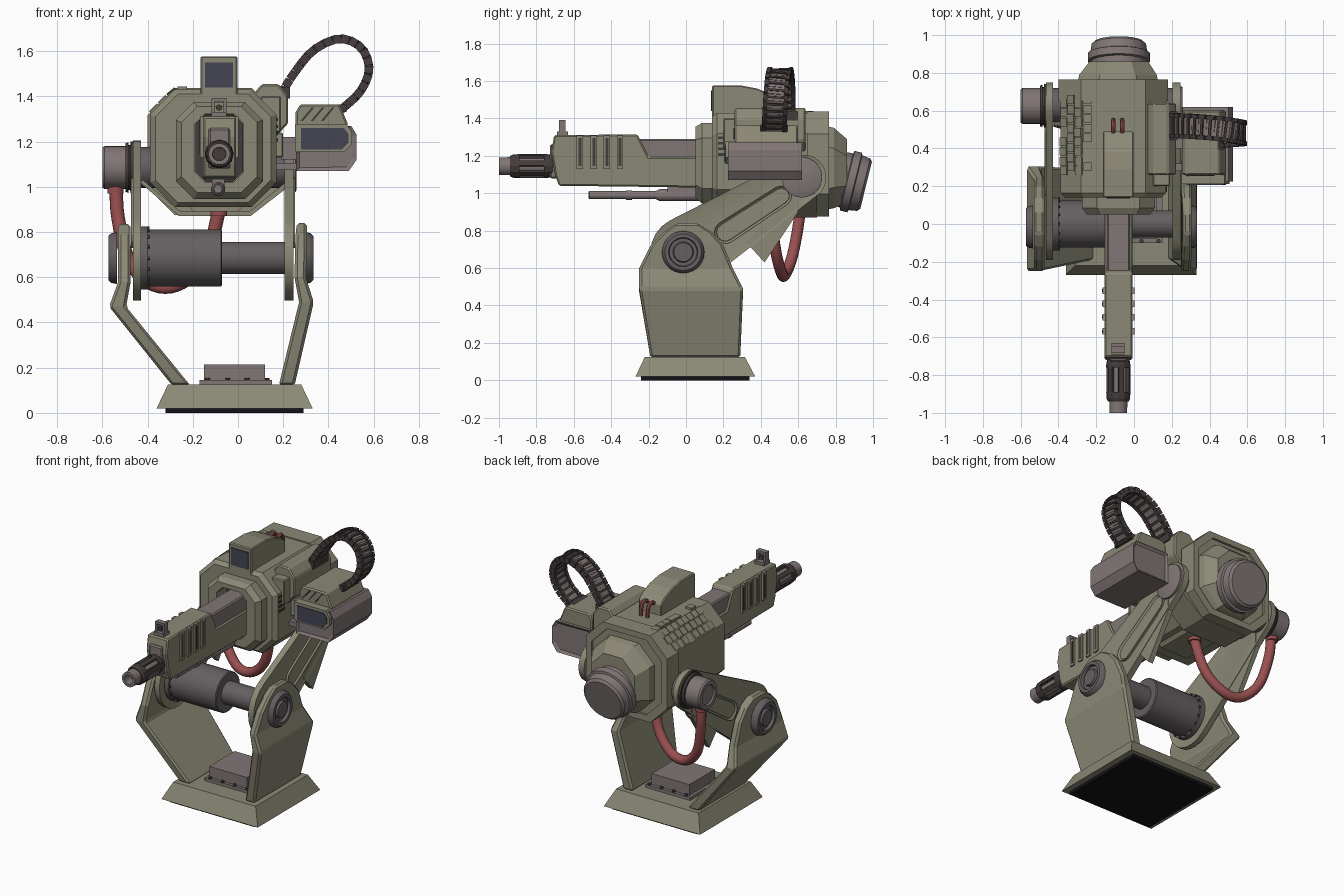
import bpy, bmesh, math, random
from mathutils import Vector as V

if "Cube" in bpy.data.objects:
    bpy.data.objects.remove(bpy.data.objects["Cube"])

def mat(name, *c):
    m = bpy.data.materials.new(name)
    m.diffuse_color = (*c, 1)
    m.use_nodes = True
    m.node_tree.nodes["Principled BSDF"].inputs["Base Color"].default_value = m.diffuse_color
    return m

GREEN, GREY = mat("olive", .26, .25, .18), mat("grey", .22, .18, .18)
STEEL, DARK = mat("steel", .13, .115, .12), mat("dark", .06, .045, .045)
RED, BLACK, GLASS = mat("red", .32, .08, .08), mat("black", .006, .006, .008), mat("glass", .06, .06, .09)

# Every shape is a list of rings (lofted and capped); build() merges shapes into one object
def build(name, m, *parts, smooth=False, bevel=0, inset=None):
    bm = bmesh.new()
    for rings in parts:
        rows = [[bm.verts.new(p) for p in r] for r in rings]
        n = len(rows[0])
        for a, b in zip(rows, rows[1:]):
            for i in range(n):
                bm.faces.new((a[i], a[(i + 1) % n], b[(i + 1) % n], b[i]))
        caps = [bm.faces.new(rows[0]), bm.faces.new(rows[-1])]
        if inset:
            bmesh.ops.recalc_face_normals(bm, faces=bm.faces)
            bmesh.ops.inset_individual(bm, faces=caps, thickness=inset[0], depth=-inset[1])
    bmesh.ops.recalc_face_normals(bm, faces=bm.faces)
    me = bpy.data.meshes.new(name)
    bm.to_mesh(me)
    bm.free()
    ob = bpy.data.objects.new(name, me)
    bpy.context.collection.objects.link(ob)
    me.materials.append(m)
    if bevel:
        mod = ob.modifiers.new("bevel", 'BEVEL')
        mod.width, mod.segments, mod.limit_method = bevel, 1, 'ANGLE'
    if smooth:
        bpy.ops.object.select_all(action='DESELECT')
        ob.select_set(True)
        bpy.context.view_layer.objects.active = ob
        bpy.ops.object.shade_smooth_by_angle(angle=math.radians(32))
    return ob

def prism(axis, a, b, pts):
    f = {'x': lambda t, p: V((t, p[0], p[1])), 'y': lambda t, p: V((p[0], t, p[1])),
         'z': lambda t, p: V((p[0], p[1], t))}[axis]
    return [[f(t, p) for p in pts] for t in (a, b)]

def box(x0, x1, y0, y1, z0, z1):
    return prism('z', z0, z1, [(x0, y0), (x1, y0), (x1, y1), (x0, y1)])

def lathe(o, d, profile, n=28):
    d = V(d).normalized()
    u = d.orthogonal().normalized()
    w = d.cross(u)
    A = [math.tau * (i + .5) / n for i in range(n)]
    return [[V(o) + d * t + (u * math.cos(a) + w * math.sin(a)) * r for a in A] for t, r in profile]

def octo(y, x0, x1, z0, z1, c):
    return [V((x, y, z)) for x, z in [(x0 + c, z0), (x1 - c, z0), (x1, z0 + c), (x1, z1 - c),
                                      (x1 - c, z1), (x0 + c, z1), (x0, z1 - c), (x0, z0 + c)]]

def capsule(a, ra, b, rb, n=12):
    dy, dz = b[0] - a[0], b[1] - a[1]
    ang, off = math.atan2(dz, dy), math.acos((ra - rb) / math.hypot(dy, dz))
    arc = lambda c, r, s, e: [(c[0] + r * math.cos(s + (e - s) * i / n), c[1] + r * math.sin(s + (e - s) * i / n)) for i in range(n + 1)]
    return arc(a, ra, ang + off, ang + math.tau - off) + arc(b, rb, ang - off, ang + off)

def spline(pts, n):
    p = [V(q) for q in pts]
    p = [2 * p[0] - p[1]] + p + [2 * p[-1] - p[-2]]
    out = []
    for k in range(n + 1):
        s = k / n * (len(p) - 3)
        i = min(int(s), len(p) - 4)
        t = s - i
        a, b, c, d = p[i:i + 4]
        out.append(.5 * (2 * b + (c - a) * t + (2 * a - 5 * b + 4 * c - d) * t * t + (3 * b - a - 3 * c + d) * t ** 3))
    return out

def tangents(p):
    return [(p[min(i + 1, len(p) - 1)] - p[max(i - 1, 0)]).normalized() for i in range(len(p))]

def tube(pts, r, n=30, sides=14):
    p = spline(pts, n)
    T = tangents(p)
    u, rings = T[0].orthogonal().normalized(), []
    for q, t in zip(p, T):
        u = (u - t * u.dot(t)).normalized()
        w = t.cross(u)
        rings.append([q + (u * math.cos(a) + w * math.sin(a)) * r for a in [math.tau * i / sides for i in range(sides)]])
    return rings

# Base, footplate and floor unit
build("foot_pad", BLACK, box(-.32, .29, -.24, .34, 0, .025))
rect = lambda x0, x1, y0, y1, z: [V(p) for p in ((x0, y0, z), (x1, y0, z), (x1, y1, z), (x0, y1, z))]
build("base", GREEN, [rect(-.36, .33, -.27, .37, .02), rect(-.31, .28, -.22, .315, .125)])
build("floor_unit", GREY, box(-.17, .15, -.1, .2, .12, .145), box(-.15, .12, -.08, .18, .14, .215))
build("floor_bolts", DARK, *[lathe((x, y, .14), (0, 0, 1), [(0, .011), (.014, .011)], 8)
      for x in (-.135, -.045, .04, .13) for y in (-.09, .19)])

# Bent side brackets
def bracket(name, xs):
    ys = [(-.19, .29), (-.25, .305), (-.25, .25), (-.19, .2), (-.12, .14), (-.05, .06)]
    rows = [[V((xo, a, z)), V((xo, b, z)), V((xi, b, z)), V((xi, a, z))] for (xo, xi, z), (a, b) in zip(xs, ys)]
    build(name, GREEN, rows, bevel=.012)
bracket("right_bracket", [(.25, .18, .12), (.335, .27, .49), (.30, .25, .6), (.305, .252, .72), (.305, .255, .79), (.305, .26, .84)])
bracket("left_bracket", [(-.29, -.21, .12), (-.57, -.495, .47), (-.53, -.475, .58), (-.53, -.475, .72), (-.53, -.475, .79), (-.53, -.475, .835)])
for nm, x, s in (("right", .295, 1), ("left", -.535, -1)):
    build(nm + "_pivot_cap", STEEL, lathe((x, -.015, .685), (s, 0, 0),
          [(0, .115), (.025, .11), (.038, .098), (.038, .078), (.02, .074), (.02, .055), (.036, .05), (.036, .03)]), smooth=True)

# Main axle
build("axle", STEEL, lathe((-.43, 0, .685), (1, 0, 0), [(0, .14), (.03, .14), (.03, .126), (.355, .126), (.36, .12), (.36, .072), (.65, .072)], 32), smooth=True)
build("axle_bolts", DARK, *[lathe((-.402, .132 * math.cos(a), .685 + .132 * math.sin(a)), (1, 0, 0), [(0, .008), (.01, .008)], 6)
      for a in [math.tau * i / 16 for i in range(16)]])

# Lifting arms with pressed slots and end discs
outline, slot = capsule((0, .685), .19, (.63, 1.085), .12), capsule((.21, .79), .06, (.51, .985), .055, 6)
for nm, x0, x1, out, s in (("left", -.465, -.43, -.465, -1), ("right", .205, .245, .245, 1)):
    build(nm + "_arm", GREEN, prism('x', x0, x1, outline), smooth=True, inset=(.022, .006))
    build(nm + "_arm_slot", GREEN, prism('x', out - .012 * s, out + .008 * s, slot), inset=(.014, .012))
    build(nm + "_arm_gusset", GREEN, prism('x', x0 + .003, x1 - .003, [(.32, .74), (.42, .63), (.6, .9), (.6, 1.0)]))
    build(nm + "_arm_disc", GREY, lathe((out - .005 * s, .62, 1.085), (s, 0, 0), [(0, .108), (.014, .108), (.018, .1)]), smooth=True)
build("elbow_shaft", STEEL, lathe((-.44, .63, 1.085), (1, 0, 0), [(0, .09), (.66, .09)]), smooth=True)
build("cradle_band", GREEN, prism('y', .52, .7, [(-.435, 1.02), (-.26, .87), (.055, .87), (.21, .99), (.21, 1.02),
      (.05, .89), (-.255, .89), (-.42, 1.03)]))

# Body with recessed octagonal front frame and tail
build("body", GREEN, [octo(.18, -.19, .025, 1.02, 1.325, .045), octo(.05, -.19, .025, 1.02, 1.325, .045),
      octo(.05, -.25, .085, .975, 1.355, .07), octo(.085, -.275, .11, .945, 1.375, .08), octo(.14, -.275, .11, .945, 1.375, .08),
      octo(.14, -.365, .145, .93, 1.41, .1), octo(.165, -.39, .17, .91, 1.43, .11), octo(.75, -.39, .17, .91, 1.43, .11)])
build("recess_back", DARK, octo(.17, -.18, .015, 1.03, 1.315, .04) and [octo(.15, -.188, .023, 1.022, 1.323, .045), octo(.179, -.188, .023, 1.022, 1.323, .045)])
build("rear_frame", GREEN, [octo(.65, -.4, .18, .875, 1.437, .12), octo(.765, -.4, .18, .875, 1.437, .12),
      octo(.765, -.36, .14, .915, 1.4, .11), octo(.75, -.36, .14, .915, 1.4, .11)])
build("tail_block", GREEN, [octo(.74, -.3, .13, .91, 1.36, .11), octo(.79, -.29, .12, .92, 1.35, .11), octo(.86, -.235, .075, .95, 1.29, .09)])
build("tail_motor", GREY, lathe((-.08, .79, 1.085), (0, .97, -.24),
      [(0, .145), (.07, .15), (.075, .165), (.115, .165), (.12, .152), (.165, .145), (.178, .13)], 24), smooth=True)
build("body_skirt", GREEN, prism('y', .25, .6, [(-.22, .92), (-.2, .89), (.0, .89), (.03, .92)]))
random.seed(4)  # armour tiles over the top-left edge
tiles = []
for i in range(8):
    for u in range(4):
        y, w, h = .26 + i * .051 + .02 * (u % 2), .045, .006 + random.random() * .008
        if random.random() < .85:
            k = lambda s: V((-.385 + s * .11, 0, 1.325 + s * .11)) if s <= 1 else V((-.275 + (s - 1) * .14, 0, 1.43))
            a, b = k(u * .35), k(u * .35 + .31)
            nrm = V((-1, 0, 1)).normalized() if u < 3 else V((0, 0, 1))
            foot = [a + V((0, y, 0)), b + V((0, y, 0)), b + V((0, y + w, 0)), a + V((0, y + w, 0))]
            tiles.append([[p - nrm * .01 for p in foot], [p + nrm * h for p in foot]])
build("armour_tiles", GREEN, *tiles)
build("side_vents", DARK, *[box(.165, .176, .17, .23, z, z + .014) for z in (1.2, 1.23, 1.26, 1.29)])

# Gun shroud, receiver, muzzle and sight
build("gun_shroud", GREEN, prism('x', -.155, -.008, [(-.72, 1.22), (-.705, 1.31), (-.26, 1.315), (-.2, 1.195), (.12, 1.195), (.12, 1.03), (-.68, 1.04), (-.7, 1.1)]), bevel=.008)
build("gun_receiver", GREY, box(-.143, -.02, -.29, .16, 1.1, 1.29), box(-.13, -.035, -.728, -.6, 1.08, 1.26), bevel=.008)
build("shroud_ribs", GREEN, *[box(x, x + .016, y, y + .034, 1.13, 1.31) for y in (-.585, -.51, -.44, -.37) for x in (-.168, -.014)])
build("rib_slots", DARK, *[box(x, x + .002, y + .009, y + .025, 1.145, 1.295) for y in (-.585, -.51, -.44, -.37) for x in (-.1692, .0012)])
mo = (-.083, -.71, 1.145)
build("muzzle_core", GREY, lathe(mo, (0, -1, 0), [(0, .05), (.29, .048), (.29, .03), (.22, .028)], 16), smooth=True)
build("muzzle_rings", DARK, lathe(mo, (0, -1, 0), [(0, .058), (.035, .064), (.05, .064), (.05, .045)], 12),
      lathe(mo, (0, -1, 0), [(.18, .045), (.18, .064), (.215, .062), (.23, .055), (.23, .045)], 12))
bars = []
for i in range(6):
    a = math.tau * i / 6 + .26
    u, w = V((math.cos(a), 0, math.sin(a))), V((-math.sin(a), 0, math.cos(a)))
    bars.append([[V((mo[0], y, mo[2])) + u * r + w * s for r, s in ((.04, -.014), (.062, -.014), (.062, .014), (.04, .014))] for y in (-.75, -.9)])
build("muzzle_bars", DARK, *bars)
build("front_sight", GREY, box(-.118, -.05, -.69, -.63, 1.3, 1.33), box(-.118, -.104, -.68, -.645, 1.32, 1.39),
      box(-.064, -.05, -.68, -.645, 1.32, 1.39), box(-.118, -.05, -.68, -.645, 1.378, 1.392))
build("sight_bead", DARK, lathe((-.084, -.68, 1.35), (0, 1, 0), [(0, .014), (.03, .014)], 10))
build("lower_rod", GREY, lathe((-.088, -.52, .99), (0, 1, 0), [(0, .018), (.005, .022), (.2, .022), (.2, .026), (.23, .026), (.23, .022),
      (.36, .022), (.38, .032), (.7, .032)], 14), box(-.115, -.06, -.1, .1, 1.0, 1.045), smooth=True)

# Top camera
build("camera_hood", GREEN, prism('x', -.165, -.003, [(.14, 1.40), (.14, 1.577), (.29, 1.577), (.38, 1.56), (.45, 1.53), (.49, 1.5), (.49, 1.40)]), bevel=.006)
build("camera_glass", GLASS, box(-.145, -.022, .134, .15, 1.44, 1.55))
build("camera_leads", RED, *[tube([(x, .47, 1.49), (x, .52, 1.51), (x, .545, 1.48), (x, .55, 1.42)], .012, 12, 8) for x in (-.11, -.062)], smooth=True)

# Right-hand cable housing, sensor pod and bracket
build("cable_housing", GREEN, prism('y', .26, .64, [(.06, 1.40), (.105, 1.455), (.18, 1.455), (.222, 1.40), (.222, 1.28), (.165, 1.22), (.06, 1.22)]), bevel=.008)
build("housing_step", GREEN, box(.1, .19, .2, .27, 1.24, 1.4), box(.16, .2, .3, .6, 1.13, 1.24), bevel=.006)
build("pod_shell", GREY, prism('y', .225, .62, [(.257, 1.07), (.49, 1.07), (.525, 1.12), (.525, 1.23), (.5, 1.27), (.257, 1.27)]), inset=(.02, .012))
build("pod_front", GREEN, prism('y', .212, .34, [(.252, 1.155), (.47, 1.155), (.505, 1.19), (.505, 1.24), (.48, 1.278), (.252, 1.278)]))
build("pod_hood", GREEN, prism('y', .26, .6, [(.255, 1.2), (.255, 1.33), (.275, 1.365), (.45, 1.365), (.485, 1.28), (.485, 1.2)]), bevel=.008)
build("pod_hood_slats", DARK, *[prism('y', .255, .262, [(x, 1.29), (x + .012, 1.29), (x + .062, 1.35), (x + .05, 1.35)]) for x in (.275, .32, .365)])
build("pod_glass", GLASS, prism('y', .206, .22, [(.278, 1.165), (.46, 1.165), (.488, 1.195), (.488, 1.235), (.468, 1.26), (.278, 1.26)]))
build("pod_mount", GREY, box(.16, .27, .28, .32, 1.075, 1.105), box(.19, .27, .4, .56, 1.12, 1.22))

# Drag chain from housing to pod
path = spline([(.19, .52, 1.41), (.25, .52, 1.505), (.335, .515, 1.605), (.45, .505, 1.655), (.545, .49, 1.615), (.58, .48, 1.52), (.54, .475, 1.42), (.455, .47, 1.34)], 20)
links, web = [], []
for i in range(20):
    a, b = path[i], path[i + 1]
    t = (b - a).normalized()
    side = (V((0, 1, 0)) - t * t.y).normalized()
    nv = t.cross(side)
    bar = lambda p, q, s0, s1, h: [[c + side * s + nv * k for s, k in ((s0, -h), (s1, -h), (s1, h), (s0, h))] for c in (p, q)]
    web.append(bar(a, b, -.055, .055, .007))
    links += [bar(a.lerp(b, .02), a.lerp(b, .92), s, s + .022, .019) for s in (-.066, .044)]
    links.append(bar(a.lerp(b, .3), a.lerp(b, .62), -.05, .05, .015))
build("drag_chain_links", DARK, *links)
build("drag_chain_web", GREY, *web)
build("chain_ends", DARK, box(.16, .23, .445, .595, 1.39, 1.44), box(.42, .48, .395, .545, 1.33, 1.365))

# Left elbow motor and red hose
build("elbow_motor", GREY, lathe((-.455, .625, 1.085), (-1, 0, 0), [(0, .095), (.135, .095), (.145, .088), (.145, .065), (.135, .06)]), smooth=True)
build("elbow_collars", DARK, lathe((-.462, .625, 1.085), (-1, 0, 0), [(0, .115), (.014, .115), (.014, .1), (.022, .1), (.022, .112), (.036, .108), (.036, .09)]), smooth=True)
build("red_hose", RED, tube([(-.54, .615, 1.01), (-.53, .605, .86), (-.48, .57, .67), (-.37, .53, .565), (-.25, .51, .575), (-.14, .48, .69), (-.08, .45, .91)], .03), smooth=True)
build("hose_collars", RED, lathe((-.542, .617, .97), (0, 0, 1), [(0, .037), (.04, .037)], 16), lathe((-.085, .453, .87), (0, 0, 1), [(0, .038), (.04, .038)], 16), smooth=True)
